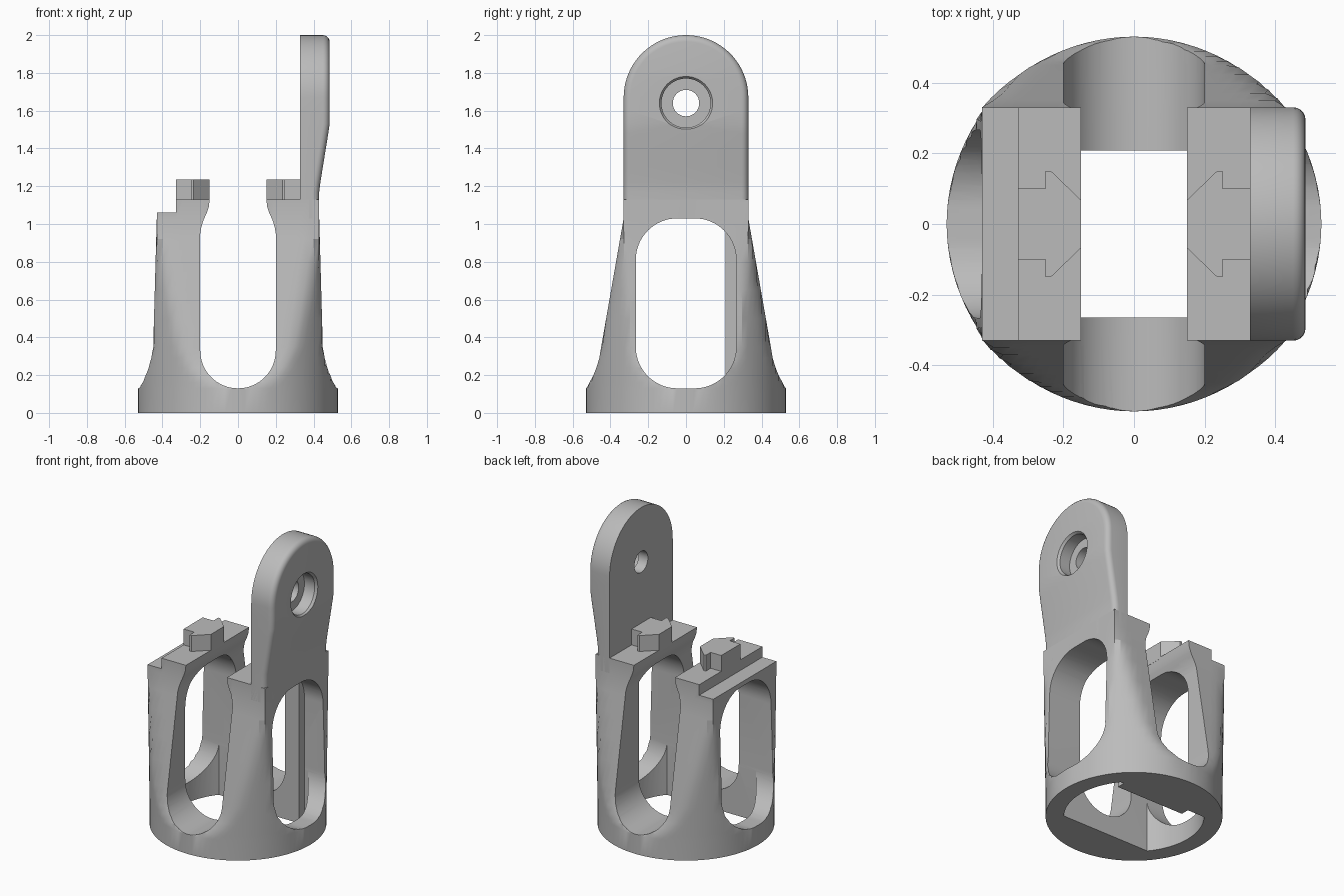
import bpy, bmesh, math

if "Cube" in bpy.data.objects:
    bpy.data.objects.remove(bpy.data.objects["Cube"])

grey = bpy.data.materials.new("plain grey")
grey.diffuse_color = (0.5, 0.5, 0.5, 1)
grey.use_nodes = True
grey.node_tree.nodes["Principled BSDF"].inputs["Base Color"].default_value = grey.diffuse_color


def finish(name, bm):
    bmesh.ops.recalc_face_normals(bm, faces=bm.faces)
    me = bpy.data.meshes.new(name)
    bm.to_mesh(me)
    bm.free()
    me.materials.append(grey)
    ob = bpy.data.objects.new(name, me)
    bpy.context.collection.objects.link(ob)
    return ob


def prism(name, pts, axis, lo, hi):
    """Extrude a 2D outline along x, y or z."""
    place = {"x": lambda u, v, w: (w, u, v),
             "y": lambda u, v, w: (u, w, v),
             "z": lambda u, v, w: (u, v, w)}[axis]
    bm = bmesh.new()
    a = [bm.verts.new(place(u, v, lo)) for u, v in pts]
    b = [bm.verts.new(place(u, v, hi)) for u, v in pts]
    bm.faces.new(a)
    bm.faces.new(b)
    for i in range(len(pts)):
        j = (i + 1) % len(pts)
        bm.faces.new((a[i], a[j], b[j], b[i]))
    return finish(name, bm)


def arc(cx, cy, r, a0, a1, n=16):
    return [(cx + r * math.cos(math.radians(a0 + (a1 - a0) * i / n)),
             cy + r * math.sin(math.radians(a0 + (a1 - a0) * i / n))) for i in range(n + 1)]


def rect(x0, x1, y0, y1):
    return [(x0, y0), (x1, y0), (x1, y1), (x0, y1)]


def cut(ob, cutters):
    for c in cutters:
        m = ob.modifiers.new("cut", "BOOLEAN")
        m.operation, m.solver, m.object = "DIFFERENCE", "EXACT", c
        bpy.context.view_layer.objects.active = ob
        bpy.ops.object.modifier_apply(modifier=m.name)


def smooth(ob):
    bpy.ops.object.select_all(action="DESELECT")
    ob.select_set(True)
    bpy.context.view_layer.objects.active = ob
    bpy.ops.object.shade_smooth_by_angle(angle=math.radians(25))


def interp(table, z):
    for (z0, v0), (z1, v1) in zip(table, table[1:]):
        if z <= z1:
            return v0 + (v1 - v0) * max(0, z - z0) / (z1 - z0)
    return table[-1][1]


# body: round foot whose four sides flatten into a rectangular top
flare = [(0, .53), (.13, .53), (.16, .511), (.2, .49), (.24, .474), (.29, .459), (.35, .449)]
half_x = flare + [(1.03, .43), (1.13, .43)]
half_y = flare + [(1.03, .33), (1.13, .33)]
levels = [0, .13, .16, .2, .24, .29, .35, .5, .65, .8, .92, 1.03, 1.13]
bm = bmesh.new()
rings = []
N = 96
for z in levels:
    a, b = interp(half_x, z), interp(half_y, z)
    limit = .53 + .0125 * max(0, min(1, (z - .13) / .9))
    ring = []
    for i in range(N):
        t = 2 * math.pi * i / N
        c, s = math.cos(t), math.sin(t)
        r = min(limit, a / max(abs(c), 1e-6), b / max(abs(s), 1e-6))
        ring.append(bm.verts.new((r * c, r * s, z)))
    rings.append(ring)
for lo, hi in zip(rings, rings[1:]):
    for i in range(N):
        j = (i + 1) % N
        bm.faces.new((lo[i], lo[j], hi[j], hi[i]))
bm.faces.new(rings[0])
bm.faces.new(rings[-1])
body = finish("body", bm)

# cutters: inner cavity, side windows, front-to-back slot, top step
flat = math.degrees(math.asin(.265 / .42))
cavity = prism("cavity_cutter", arc(0, 0, .42, -flat, flat) + arc(0, 0, .42, 180 - flat, 180 + flat),
               "z", -.1, .8)
w, r = .266, .22
window = prism("window_cutter",
               arc(w - r, .13 + r, r, -90, 0) + arc(w - r, 1.03 - r, r, 0, 90)
               + arc(r - w, 1.03 - r, r, 90, 180) + arc(r - w, .13 + r, r, 180, 270), "x", -1, 1)
neck = [(.2, .95), (.195, .98), (.183, 1.02), (.165, 1.06), (.155, 1.09), (.15, 1.13), (.15, 1.4)]
slot = prism("slot_cutter", arc(0, .33, .2, 180, 360, 32) + neck + [(-x, z) for x, z in reversed(neck)],
             "y", -1, 1)
step = prism("step_cutter", rect(-1, -.328, 1.06, 1.5), "y", -1, 1)
cut(body, [cavity, window, slot, step])
smooth(body)

# inner rib along one side of the cavity
rib = prism("inner_rib", rect(-.2, .3, .208, .29), "z", .001, 1.04)
cut(rib, [slot])
smooth(rib)

# tall lug plate with rounded top, thickened upper half and softened outer edge
thick = [(1.03, .43), (1.17, .43), (1.22, .436), (1.48, .478), (1.53, .485), (2.1, .485)]
zs = [1.03, 1.17, 1.22, 1.3, 1.39, 1.48, 1.53, 1.6]
R, F, ZC = .33, .035, 1.67
bm = bmesh.new()
rings = []
shells = [(0, None)] + [(F * (1 - math.cos(k * math.pi / 10)), F * (1 - math.sin(k * math.pi / 10)))
                        for k in range(6)]
for inset, drop in shells:
    q = R - inset
    outline = [(q, z) for z in zs] + arc(0, ZC, q, 0, 180, 39) + [(-q, z) for z in reversed(zs)]
    rings.append([bm.verts.new((.328 if drop is None else interp(thick, z) - drop, y, z))
                  for y, z in outline])
n = len(rings[0])
for lo, hi in zip(rings, rings[1:]):
    for i in range(n):
        j = (i + 1) % n
        bm.faces.new((lo[i], lo[j], hi[j], hi[i]))
bm.faces.new(rings[0])
last = rings[-1]
for i in range(n // 2 - 1):
    bm.faces.new((last[i], last[i + 1], last[n - 2 - i], last[n - 1 - i]))
lug = finish("lug_plate", bm)

# stepped bolt hole through the lug
bolt = prism("bolt_cutter", arc(0, 1.64, .07, 0, 351, 39), "x", 0, 1)
bore = prism("counterbore_cutter", arc(0, 1.64, .13, 0, 354.375, 63), "x", .395, 1)
rim = prism("rim_cutter", arc(0, 1.64, .13, 0, 354.375, 63), "x", .47, .50)
for v in rim.data.vertices:
    if v.co.x > .48:
        v.co.y *= 1.17
        v.co.z = 1.64 + (v.co.z - 1.64) * 1.17
cut(lug, [bolt, bore, rim])
smooth(lug)

# arrow-shaped keys on the two top ledges
half = [(.335, .1), (.25, .1), (.25, .15), (.235, .15), (.15, .068)]
for name, s in (("left_key", -1), ("right_key", 1)):
    key = [(s * min(x, .328 if s < 0 else x), y) for x, y in half]
    prism(name, key + [(x, -y) for x, y in reversed(key)], "z", 1.12, 1.235)

for c in (cavity, window, slot, step, bolt, bore, rim):
    bpy.data.objects.remove(c)
